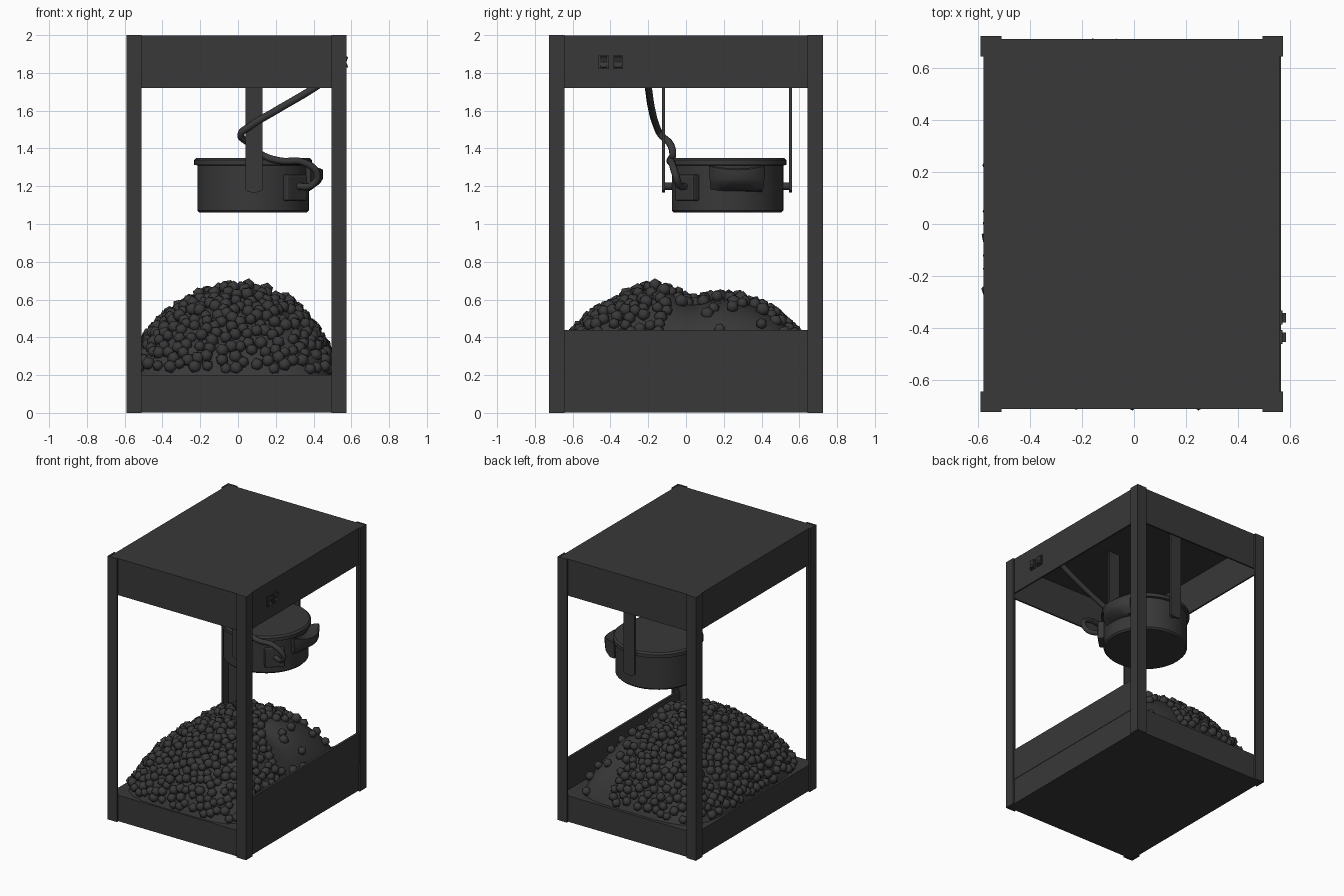
import bpy, bmesh, math, random
from mathutils import Vector, Matrix, Euler

if "Cube" in bpy.data.objects:
    bpy.data.objects.remove(bpy.data.objects["Cube"])

random.seed(4)
CX = -0.008                     # cabinet centre in x
KX, KY = 0.08, 0.22             # kettle centre

# Dark paint shared by every part
dark = bpy.data.materials.new("dark_paint")
dark.diffuse_color = (0.04, 0.04, 0.04, 1)
dark.use_nodes = True
dark.node_tree.nodes["Principled BSDF"].inputs["Base Color"].default_value = dark.diffuse_color


def finish(name, bm, smooth=None, bevel=0):
    bmesh.ops.recalc_face_normals(bm, faces=bm.faces)
    me = bpy.data.meshes.new(name)
    bm.to_mesh(me)
    bm.free()
    me.materials.append(dark)
    ob = bpy.data.objects.new(name, me)
    bpy.context.collection.objects.link(ob)
    if bevel:
        m = ob.modifiers.new("bevel", 'BEVEL')
        m.width, m.segments = bevel, 2
    if smooth:
        bpy.ops.object.select_all(action='DESELECT')
        ob.select_set(True)
        bpy.context.view_layer.objects.active = ob
        bpy.ops.object.shade_smooth_by_angle(angle=math.radians(smooth))
    return ob


def box(name, lo, hi, bevel=0):
    bm = bmesh.new()
    lo, hi = Vector(lo), Vector(hi)
    m = Matrix.Translation((lo + hi) / 2) @ Matrix.Diagonal((*(hi - lo), 1))
    bmesh.ops.create_cube(bm, size=1, matrix=m)
    return finish(name, bm, bevel=bevel)


def prism(name, pts, vec, smooth=None):
    bm = bmesh.new()
    f = bm.faces.new([bm.verts.new(p) for p in pts])
    r = bmesh.ops.extrude_face_region(bm, geom=[f])
    bmesh.ops.translate(bm, vec=vec, verts=[v for v in r['geom'] if isinstance(v, bmesh.types.BMVert)])
    return finish(name, bm, smooth)


# Cabinet: corner angle posts
HX, HY, T, LEG = 0.582, 0.724, 0.012, 0.08
for sx, xn in ((-1, "left"), (1, "right")):
    for sy, yn in ((-1, "front"), (1, "back")):
        ell = [(0, 0), (LEG, 0), (LEG, T), (T, T), (T, LEG), (0, LEG)]
        pts = [(CX + sx * (HX - a), sy * (HY - b), 0) for a, b in ell]
        prism(f"{yn}_{xn}_post", pts, (0, 0, 2))

# Cabinet: solid base, right side panel, hollow hood
x0, x1, y0, y1 = CX - HX + T, CX + HX - T, -HY + T, HY - T
box("base", (x0, y0, 0.003), (x1, y1, 0.2))
box("right_side_panel", (x1 - 0.015, y0, 0.2), (x1 + 0.003, y1, 0.44))
W = 0.012
box("hood_roof", (x0, y0, 1.985), (x1, y1, 1.998))
box("hood_front", (x0, y0, 1.72), (x1, y0 + W, 1.985))
box("hood_back", (x0, y1 - W, 1.72), (x1, y1, 1.985))
box("hood_left", (x0, y0 + W, 1.72), (x0 + W, y1 - W, 1.985))
box("hood_right", (x1 - W, y0 + W, 1.72), (x1, y1 - W, 1.985))

# Rocker switches on the right of the hood
for i, y in enumerate((-0.435, -0.36)):
    box(f"switch_frame_{i}", (x1 - 0.005, y - 0.027, 1.82), (x1 + 0.009, y + 0.027, 1.893))
    pts = [(x1, y - 0.018, 1.828), (x1 + 0.022, y - 0.018, 1.83), (x1 + 0.011, y - 0.018, 1.857),
           (x1 + 0.022, y - 0.018, 1.885), (x1, y - 0.018, 1.887)]
    prism(f"switch_rocker_{i}", pts, (0, 0.036, 0))

# Kettle: lathed body with lid rim
profile = [(0, 1.06), (0.284, 1.06), (0.295, 1.072), (0.295, 1.31), (0.312, 1.313),
           (0.312, 1.338), (0.3, 1.35), (0, 1.35)]
bm = bmesh.new()
vs = [bm.verts.new((KX + r, KY, z)) for r, z in profile]
es = [bm.edges.new(p) for p in zip(vs, vs[1:])]
bmesh.ops.spin(bm, geom=vs + es, cent=(KX, KY, 0), axis=(0, 0, 1), angle=2 * math.pi, steps=48)
bmesh.ops.remove_doubles(bm, verts=bm.verts, dist=1e-4)
finish("kettle", bm, 35)

# Kettle hangers with rounded lower ends, and pivot pins behind them
for n, y, s in (("front", -0.127, -1), ("back", 0.546, 1)):
    arc = [math.pi * (1 + k / 10) for k in range(11)]
    low = [(0.085 + 0.046 * math.cos(a), y, 1.185 + 0.018 * math.sin(a)) for a in arc]
    prism(f"{n}_hanger", low + [(0.131, y, 1.985), (0.039, y, 1.985)], (0, 0.015, 0))
    bm = bmesh.new()
    m = Matrix.Translation((0.085, KY + s * 0.31, 1.2)) @ Matrix.Rotation(math.pi / 2, 4, 'X')
    bmesh.ops.create_cone(bm, cap_ends=True, segments=16, radius1=0.02, radius2=0.02, depth=0.05, matrix=m)
    finish(f"{n}_pivot_pin", bm, 40)

# Kettle handle: bowed block with a sloping underside and dished top
bm = bmesh.new()
sections, n = [], 8
for x, half, zb, zt, bow in ((0.32, 0.138, 1.17, 1.29, 0), (0.38, 0.145, 1.175, 1.305, 0.025),
                             (0.435, 0.15, 1.215, 1.312, 0.05), (0.45, 0.145, 1.24, 1.305, 0.055)):
    us = [2 * k / n - 1 for k in range(n + 1)]
    ring = [(x - bow * u * u, 0.27 + half * u, zt - 0.018 * (1 - u * u)) for u in us]
    ring += [(x - bow * u * u, 0.27 + half * 0.95 * u, zb) for u in reversed(us)]
    sections.append([bm.verts.new(p) for p in ring])
for a, b in zip(sections, sections[1:]):
    for i in range(len(a)):
        j = (i + 1) % len(a)
        bm.faces.new((a[i], a[j], b[j], b[i]))
for s in (sections[0], sections[-1]):
    for i in range(n):
        bm.faces.new((s[i], s[i + 1], s[-2 - i], s[-1 - i]))
finish("kettle_handle", bm, 35)

# Cable socket on the front right of the kettle
ob = box("cable_socket", (-0.07, -0.025, -0.07), (0.07, 0.025, 0.07), bevel=0.01)
ob.location = (KX + 0.222, KY - 0.213, 1.192)
ob.rotation_euler = (0, 0, math.radians(45))

# Power cable
cu = bpy.data.curves.new("power_cable", 'CURVE')
cu.dimensions, cu.bevel_depth, cu.bevel_resolution, cu.resolution_u = '3D', 0.019, 2, 6
cu.use_fill_caps = True
cu.materials.append(dark)
path = [(0.5, -0.21, 1.79), (0.41, -0.2, 1.725), (0.2, -0.18, 1.6), (0.06, -0.155, 1.515),
        (0.015, -0.135, 1.475), (0.06, -0.085, 1.425), (0.12, -0.07, 1.37), (0.22, -0.085, 1.335),
        (0.35, -0.075, 1.325), (0.42, -0.055, 1.26), (0.39, -0.035, 1.205), (0.31, 0.0, 1.2)]
sp = cu.splines.new('BEZIER')
sp.bezier_points.add(len(path) - 1)
for p, c in zip(sp.bezier_points, path):
    p.co = c
    p.handle_left_type = p.handle_right_type = 'AUTO'
bpy.context.collection.objects.link(bpy.data.objects.new("power_cable", cu))


# Popcorn heap filling the tray into its corners
def heap_point(r, a):
    c, s = math.cos(a), math.sin(a)
    k = (abs(c) ** 5 + abs(s) ** 5) ** (-1 / 5)
    x = r * k * c * (0.505 if c > 0 else 0.565)
    y = r * k * s * (0.69 if s > 0 else 0.70)
    q = math.hypot(x / 0.62, y / 0.86)
    z = 0.2 + (0.42 - 0.22 * q * q) * max(0, 1 - r ** 5) ** 0.75
    z += 0.05 * math.exp(-(x * x / 0.06 + (y + 0.16) ** 2 / 0.03))
    z -= 0.05 * math.exp(-(y - 0.03) ** 2 / 0.01) * (1 - r ** 2)
    return Vector((x, y, max(z, 0.2)))


bm = bmesh.new()
N, R = 48, 14
rings = [[bm.verts.new(heap_point((i / R) ** 0.7, 2 * math.pi * j / N)) for j in range(N)] for i in range(1, R + 1)]
top = bm.verts.new(heap_point(0, 0))
for j in range(N):
    k = (j + 1) % N
    bm.faces.new((top, rings[0][j], rings[0][k]))
    for a, b in zip(rings, rings[1:]):
        bm.faces.new((a[j], b[j], b[k], a[k]))
bm.faces.new(rings[-1])
finish("popcorn_heap", bm, 40)

# Loose popcorn pieces, spaced apart, thin on the back right slope
bm = bmesh.new()
placed = []
for _ in range(6000):
    p = heap_point(random.random() ** 0.38 * 0.995, random.uniform(0, 2 * math.pi))
    if p.x > 0.15 and p.y > -0.1 and random.random() < 0.985:
        continue
    rad = random.uniform(0.031, 0.039)
    p.z = max(p.z + random.uniform(0, 0.025), 0.2 + rad)
    p.x = min(max(p.x, -0.55), 0.51)
    p.y = min(max(p.y, -0.68), 0.68)
    if len(placed) >= 560 or any((p - q).length < 0.046 for q in placed):
        continue
    placed.append(p)
    rot = Euler([random.uniform(0, 6.28) for _ in range(3)]).to_matrix().to_4x4()
    bmesh.ops.create_icosphere(bm, subdivisions=1, radius=rad, matrix=Matrix.Translation(p) @ rot)
finish("popcorn_pieces", bm, 60)
